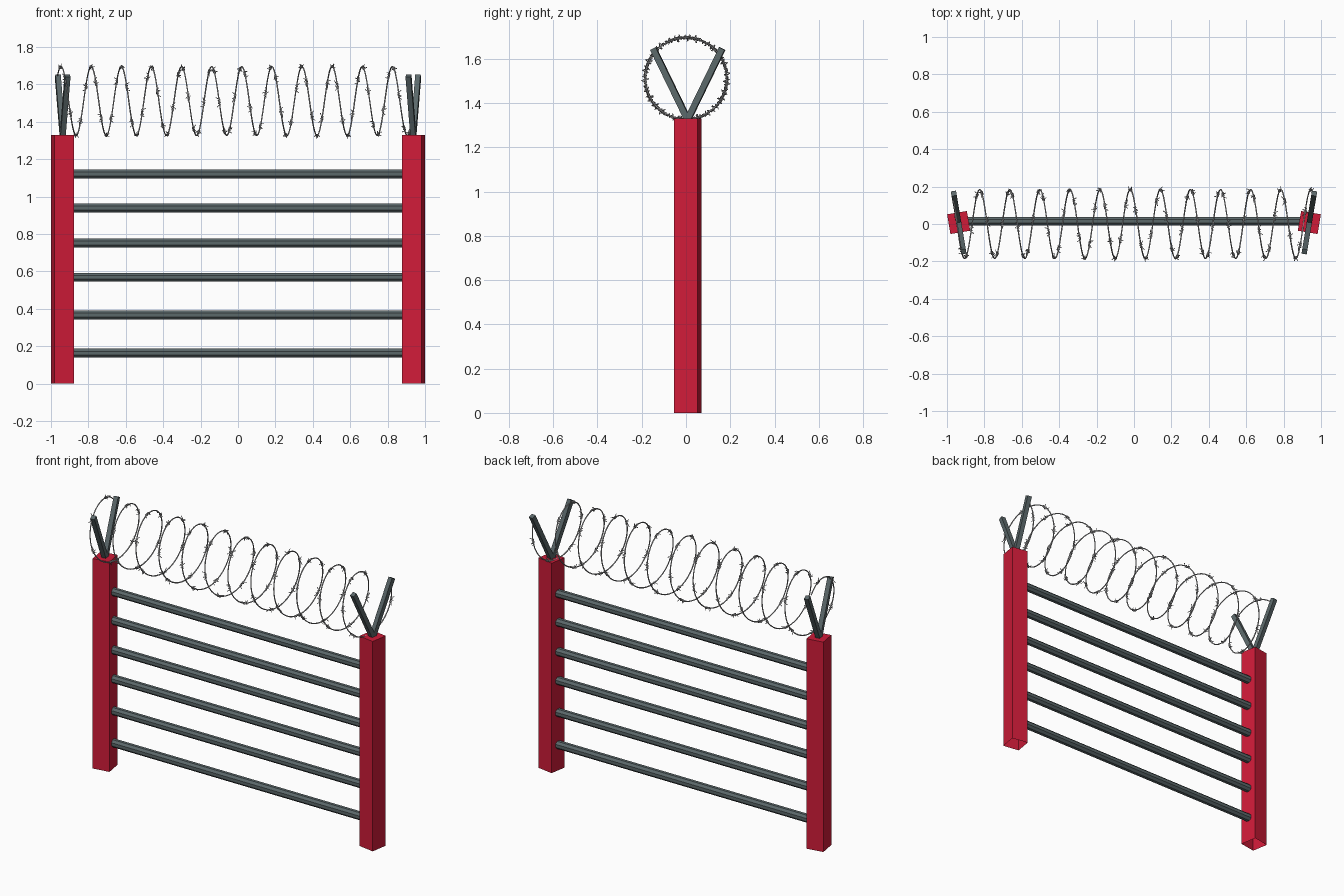
import bpy, bmesh, math
from mathutils import Vector, Matrix

if "Cube" in bpy.data.objects:
    bpy.data.objects.remove(bpy.data.objects["Cube"])


def material(name, color):
    m = bpy.data.materials.new(name)
    m.diffuse_color = (*color, 1)
    m.use_nodes = True
    m.node_tree.nodes["Principled BSDF"].inputs["Base Color"].default_value = m.diffuse_color
    return m


RED = material("red paint", (0.63, 0.011, 0.040))
STEEL = material("dark steel", (0.105, 0.138, 0.144))
WIRE = material("wire grey", (0.50, 0.50, 0.51))


def add_mesh(name, bm, mat):
    me = bpy.data.meshes.new(name)
    bmesh.ops.recalc_face_normals(bm, faces=bm.faces)
    bm.to_mesh(me)
    bm.free()
    me.materials.append(mat)
    ob = bpy.data.objects.new(name, me)
    bpy.context.collection.objects.link(ob)
    return ob


def add_bar(name, a, b, radius, sides, mat, spin=0):
    """Prism between two points."""
    a, b = Vector(a), Vector(b)
    d = b - a
    bm = bmesh.new()
    mtx = (Matrix.Translation((a + b) / 2) @ d.to_track_quat('Z', 'Y').to_matrix().to_4x4()
           @ Matrix.Rotation(spin, 4, 'Z'))
    bmesh.ops.create_cone(bm, cap_ends=True, segments=sides, radius1=radius,
                          radius2=radius, depth=d.length, matrix=mtx)
    return add_mesh(name, bm, mat)


def add_wire(name, paths, radius):
    """Thin tubes along point lists, turned into a smooth mesh."""
    cu = bpy.data.curves.new(name, 'CURVE')
    cu.dimensions = '3D'
    cu.bevel_depth = radius
    cu.bevel_resolution = 1
    cu.use_fill_caps = True
    for pts in paths:
        sp = cu.splines.new('POLY')
        sp.points.add(len(pts) - 1)
        for p, co in zip(sp.points, pts):
            p.co = (*co, 1)
    cu.materials.append(WIRE)
    ob = bpy.data.objects.new(name, cu)
    bpy.context.collection.objects.link(ob)
    bpy.ops.object.select_all(action='DESELECT')
    ob.select_set(True)
    bpy.context.view_layer.objects.active = ob
    bpy.ops.object.convert(target='MESH')
    bpy.ops.object.shade_smooth()


# Posts, turned slightly and open underneath, each with a V of two arms
POST_X, POST_Y, POST_W, POST_H = 0.9375, 0.008, 0.107, 1.33
TURN = math.radians(9.5)
for side, label in ((-1, "left"), (1, "right")):
    bm = bmesh.new()
    bmesh.ops.create_cube(bm, size=1, matrix=Matrix.Translation((side * POST_X, POST_Y, POST_H / 2))
                          @ Matrix.Rotation(-side * TURN, 4, 'Z')
                          @ Matrix.Diagonal((POST_W, POST_W, POST_H, 1)))
    bm.normal_update()
    bottom = [f for f in bm.faces if f.calc_center_median().z < 0.01]
    bmesh.ops.delete(bm, geom=bottom, context='FACES_ONLY')
    add_mesh(label + "_post", bm, RED)
    for s, end in ((-1, "front"), (1, "back")):
        out = Vector((side * math.sin(TURN), math.cos(TURN), 0)) * s
        base = Vector((side * POST_X, POST_Y, 1.325))
        add_bar(f"{label}_{end}_arm", base, base + out * 0.158 + Vector((0, 0, 0.321)),
                0.020, 4, STEEL, math.pi / 4)

# Horizontal rails
for i, z in enumerate((0.163, 0.367, 0.569, 0.752, 0.939, 1.121)):
    add_bar(f"rail_{i + 1}", (-0.9, 0.015, z), (0.9, 0.015, z), 0.0255, 8, STEEL, math.pi / 8)

# Coiled wire along a helix
PITCH, R, CZ = 0.161, 0.184, 1.511
X0, X1 = -0.965, 0.957


def frame(x):
    """Centre point, tangent, outward and side directions on the helix."""
    t = 2 * math.pi * (x + 0.785) / PITCH
    out = Vector((0, -math.sin(t), math.cos(t)))
    tan = Vector((PITCH / (2 * math.pi), -R * math.cos(t), -R * math.sin(t))).normalized()
    return Vector((x, 0, CZ)) + out * R, tan, out, tan.cross(out)


steps = 480
add_wire("coiled_wire", [[frame(X0 + (X1 - X0) * i / steps)[0] for i in range(steps + 1)]], 0.0036)

# Barbs: short wires wrapped round the coil with two slanted points each
barbs = []
count = 70
for i in range(count):
    p, tan, out, bi = frame(X0 + (X1 - X0) * (i + 0.5) / count)
    for shift in (-0.010, 0.010):
        phase = i * 1.9 + (math.pi / 2 if shift > 0 else 0)
        path = []
        for j in range(10):
            a = phase + j / 9 * 3 * math.pi
            ring = out * math.cos(a) + bi * math.sin(a)
            path.append(p + tan * (shift + (j / 9 - 0.5) * 0.014) + ring * 0.006)
        tip = bi * math.cos(phase) - out * math.sin(phase)
        path.insert(0, path[0] - tip * 0.015 - tan * 0.009)
        path.append(path[-1] - tip * 0.015 + tan * 0.009)
        barbs.append(path)
add_wire("barbs", barbs, 0.002)
